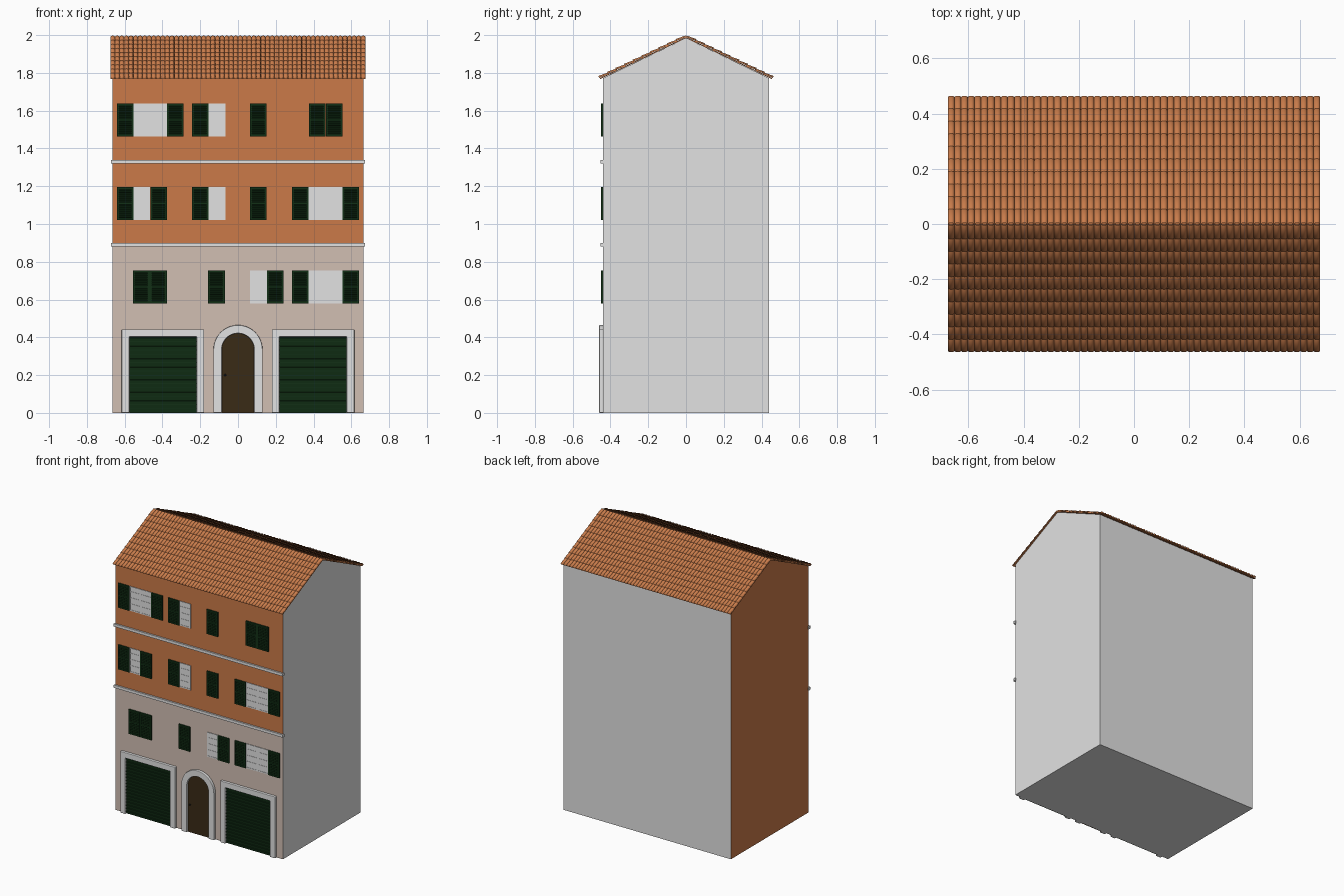
import bpy, bmesh, math
from mathutils import Vector, Matrix

if "Cube" in bpy.data.objects:
    bpy.data.objects.remove(bpy.data.objects["Cube"])


def mat(name, r, g, b):
    m = bpy.data.materials.new(name)
    m.diffuse_color = (r, g, b, 1)
    m.use_nodes = True
    m.node_tree.nodes["Principled BSDF"].inputs["Base Color"].default_value = m.diffuse_color
    return m


GREY = mat("light grey", 0.76, 0.76, 0.76)
ORANGE = mat("orange plaster", 0.60, 0.195, 0.066)
BEIGE = mat("beige plaster", 0.64, 0.52, 0.45)
GREEN = mat("dark green", 0.006, 0.030, 0.008)
BROWN = mat("dark brown", 0.042, 0.024, 0.008)
TILE = mat("terracotta", 0.58, 0.20, 0.07)
BLACK = mat("black iron", 0.01, 0.01, 0.01)

WALL = -0.44          # front wall plane


def finish(name, bm, *mats):
    me = bpy.data.meshes.new(name)
    bm.to_mesh(me)
    bm.free()
    for m in mats:
        me.materials.append(m)
    ob = bpy.data.objects.new(name, me)
    bpy.context.collection.objects.link(ob)
    return ob


def box(bm, x0, x1, y0, y1, z0, z1, tilt=0):
    c = Vector(((x0 + x1) / 2, (y0 + y1) / 2, (z0 + z1) / 2))
    m = (Matrix.Translation(c) @ Matrix.Rotation(tilt, 4, 'X')
         @ Matrix.Diagonal((x1 - x0, y1 - y0, z1 - z0, 1)))
    bmesh.ops.create_cube(bm, size=1, matrix=m)


def prism(pts, vec):
    """Extrude a closed 3D outline along vec."""
    bm = bmesh.new()
    f = bm.faces.new([bm.verts.new(p) for p in pts])
    r = bmesh.ops.extrude_face_region(bm, geom=[f])
    vs = [v for v in r["geom"] if isinstance(v, bmesh.types.BMVert)]
    bmesh.ops.translate(bm, verts=vs, vec=vec)
    bmesh.ops.recalc_face_normals(bm, faces=bm.faces)
    return bm


# House body: gabled profile, front split at the first band
HX = 0.665
prof = [(-.44, 0), (.44, 0), (.44, 1.772), (0, 1.984), (-.44, 1.772), (-.44, .885)]
bm = prism([(-HX, y, z) for y, z in prof], (2 * HX, 0, 0))
for f in bm.faces:
    c = f.calc_center_median()
    if f.normal.x < -.9:
        f.material_index = 1
    elif f.normal.y < -.9:
        f.material_index = 1 if c.z > .885 else 2
finish("house_body", bm, GREY, ORANGE, BEIGE)

# Roof deck
RX, RY, RZ, EZ = 0.675, 0.455, 1.99, 1.773
deck = [(0, RZ), (RY, EZ), (RY, EZ - .006), (0, RZ - .006), (-RY, EZ - .006), (-RY, EZ)]
finish("roof_deck", prism([(-RX, y, z) for y, z in deck], (2 * RX, 0, 0)), TILE)

# Barrel roof tiles in overlapping rows on both slopes
COLS, ROWS, SEG = 56, 10, 6
bm = bmesh.new()
w = 2 * RX / COLS
for side in (-1, 1):
    d = Vector((0, side * RY, EZ - RZ))
    n = Vector((0, side * (RZ - EZ), RY)).normalized()
    ridge = Vector((0, 0, RZ))
    for row in range(ROWS):
        for col in range(COLS):
            x = -RX + (col + .5) * w
            rings = []
            for t, lift, h in ((row / ROWS, 0, .008), ((row + 1.08) / ROWS, .003, .0105)):
                t = min(t, 1.01)
                ring = []
                for k in range(SEG + 1):
                    a = math.pi * k / SEG
                    side_x = Vector((x - w / 2 * math.cos(a), 0, 0))
                    ring.append(bm.verts.new(ridge + d * t + side_x + n * (lift + h * math.sin(a))))
                rings.append(ring)
            up, low = rings
            made = [(bm.faces.new((up[k], up[k + 1], low[k + 1], low[k])), n) for k in range(SEG)]
            made.append((bm.faces.new(low), d))
            for f, ref in made:
                f.normal_update()
                f.smooth = True
                if f.normal.dot(ref) < 0:
                    f.normal_flip()
finish("roof_tiles", bm, TILE)

# String course bands
for i, z in enumerate((0.89, 1.33)):
    bm = bmesh.new()
    box(bm, -.672, .672, -.452, -.434, z - .01, z + .01)
    finish(f"wall_band_{i + 1}", bm, GREY)


def shutter(bm, x, z, w=.088, h=.176):
    """Louvred shutter leaf with lower left corner at x, z."""
    b = .011
    y = WALL - .009
    box(bm, x, x + w, WALL - .003, WALL + .002, z, z + h)
    for x0 in (x, x + w - b):
        box(bm, x0, x0 + b, y, WALL, z, z + h)
    for z0 in (z, z + h / 2 - b / 2, z + h - b):
        box(bm, x + b, x + w - b, y, WALL, z0, z0 + b)
    count = 14
    for i in range(count):
        zc = z + b + (i + .5) * (h - 2 * b) / count
        box(bm, x + b, x + w - b, WALL - .008, WALL - .002, zc - .002, zc + .002, math.radians(40))


def pane(bm, x, z, w=.09, h=.176):
    """Window leaf with a thin frame and glazing bars."""
    b = .008
    box(bm, x, x + w, WALL - .002, WALL + .002, z, z + h)
    for x0 in (x, x + w - b):
        box(bm, x0, x0 + b, WALL - .004, WALL, z, z + h)
    for z0 in (z, z + h * .25, z + h * .5, z + h * .75, z + h - b):
        box(bm, x + b, x + w - b, WALL - .004, WALL, z0, z0 + b)


# Windows per floor: sill height, shutter positions, pane positions
floors = [
    (.579, (-.555, -.465, -.158, .153, .285, .553), (.064, .374, .464)),
    (1.02, (-.641, -.464, -.243, .064, .285, .553), (-.555, -.156, .374, .464)),
    (1.463, (-.641, -.376, -.243, .064, .376, .466), (-.555, -.465, -.156)),
]
for i, (z, shutters, panes) in enumerate(floors):
    bm = bmesh.new()
    for x in shutters:
        shutter(bm, x, z)
    finish(f"shutters_floor_{i + 1}", bm, GREEN)
    bm = bmesh.new()
    for x in panes:
        pane(bm, x, z)
    finish(f"windows_floor_{i + 1}", bm, GREY)


def surround(name, pts):
    ob = finish(name, prism([(x, WALL + .002, z) for x, z in pts], (0, -.022, 0)), GREY)
    bv = ob.modifiers.new("soft edges", 'BEVEL')
    bv.width, bv.segments = .004, 2
    bv.limit_method, bv.angle_limit = 'ANGLE', math.radians(40)


# Garage surrounds and slatted doors
for name, c in (("left", -.3975), ("right", .3975)):
    o, i = .2185, .178
    surround(f"{name}_garage_surround",
             [(c - o, 0), (c - o, .442), (c + o, .442), (c + o, 0),
              (c + i, 0), (c + i, .402), (c - i, .402), (c - i, 0)])
    bm = bmesh.new()
    box(bm, c - i, c + i, WALL - .003, WALL + .002, 0, .402)
    for k in range(18):
        zc = (k + .5) * .4 / 18
        box(bm, c - i, c + i, WALL - .007, WALL - .002, zc - .009, zc + .009, math.radians(12))
    finish(f"{name}_garage_door", bm, GREEN)


# Arched entrance
def arc(r, flip=1, cz=.335, n=24):
    return [(-flip * r * math.cos(math.pi * k / n), cz + r * math.sin(math.pi * k / n))
            for k in range(n + 1)]


surround("entrance_surround",
         [(-.13, 0)] + arc(.13) + [(.13, 0), (.086, 0)] + arc(.086, -1) + [(-.086, 0)])
finish("entrance_door", prism([(x, WALL + .002, z) for x, z in
                               [(-.086, 0)] + arc(.086) + [(.086, 0)]], (0, -.007, 0)), BROWN)
bm = bmesh.new()
bmesh.ops.create_uvsphere(bm, u_segments=12, v_segments=8, radius=.006,
                          matrix=Matrix.Translation((-.068, WALL - .009, .2)))
for f in bm.faces:
    f.smooth = True
finish("door_knob", bm, BLACK)
